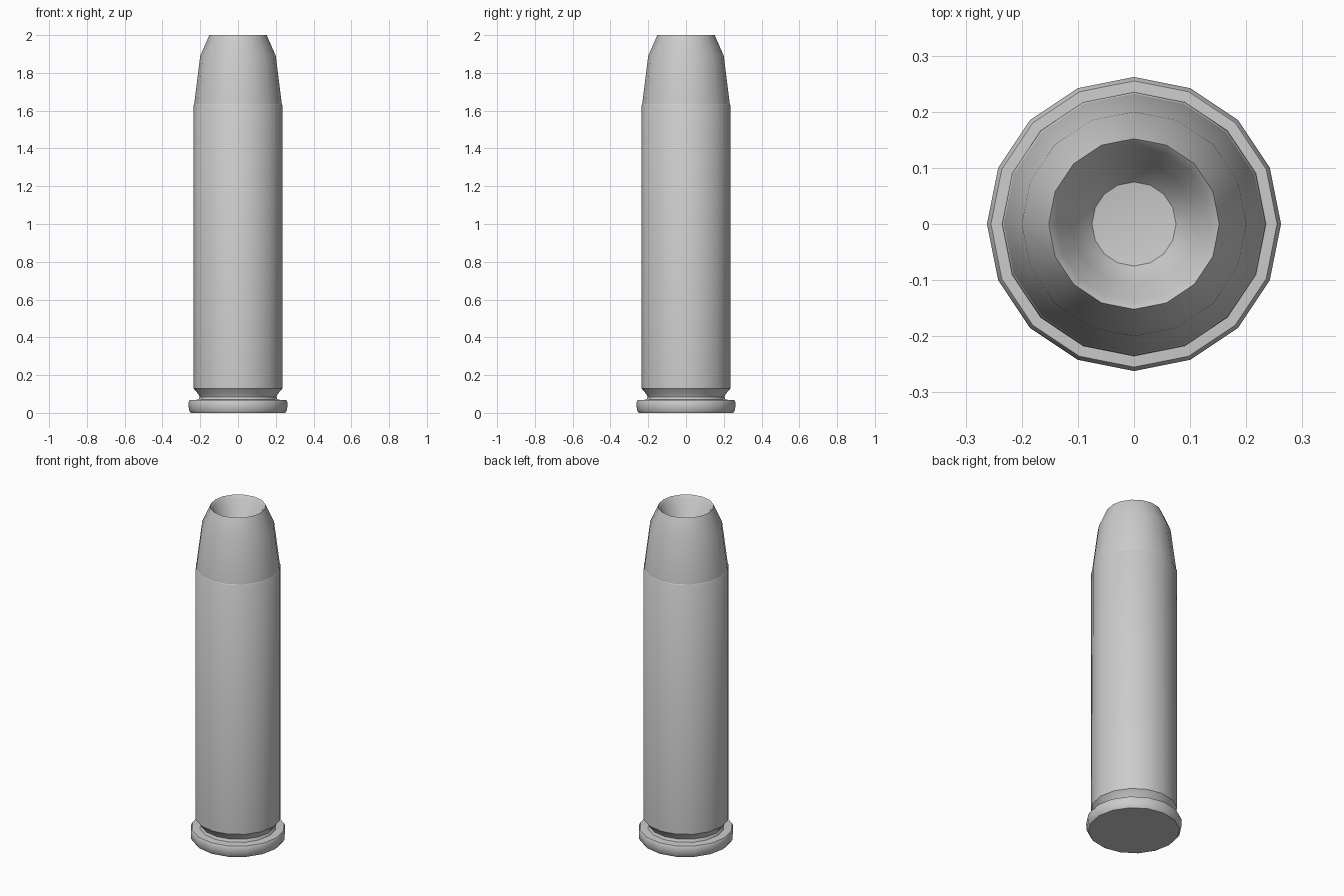
import bpy, bmesh, math

if "Cube" in bpy.data.objects:
    bpy.data.objects.remove(bpy.data.objects["Cube"])

SIDES = 16


def lathe(name, profile):
    """Revolve (radius, z) points about the z axis; radius 0 closes to a pole."""
    bm = bmesh.new()
    rings = []
    for r, z in profile:
        if r == 0:
            rings.append([bm.verts.new((0, 0, z))] * SIDES)
        else:
            rings.append([bm.verts.new((r * math.cos(2 * math.pi * i / SIDES),
                                        r * math.sin(2 * math.pi * i / SIDES), z))
                          for i in range(SIDES)])
    for a, b in zip(rings, rings[1:]):
        for i in range(SIDES):
            j = (i + 1) % SIDES
            quad = list(dict.fromkeys((a[i], a[j], b[j], b[i])))
            bm.faces.new(quad)
    mesh = bpy.data.meshes.new(name)
    bm.to_mesh(mesh)
    bm.free()
    obj = bpy.data.objects.new(name, mesh)
    bpy.context.collection.objects.link(obj)
    bpy.ops.object.select_all(action='DESELECT')
    obj.select_set(True)
    bpy.context.view_layer.objects.active = obj
    bpy.ops.object.shade_smooth_by_angle(angle=math.radians(40))
    return obj


# Case: flat base, rim, extraction groove, straight wall up to the mouth
lathe("case", [(0, 0), (0.25, 0), (0.26, 0.015), (0.262, 0.055), (0.255, 0.068),
               (0.21, 0.07), (0.203, 0.085), (0.21, 0.1), (0.236, 0.13),
               (0.235, 1.63), (0.232, 1.635)])

# Tip: tapered nose with a rounded hollow in the top
lathe("hollow_tip", [(0.232, 1.635), (0.2, 1.89), (0.152, 2.0),
                     (0.138, 1.985), (0.11, 1.9), (0.075, 1.86), (0, 1.85)])
